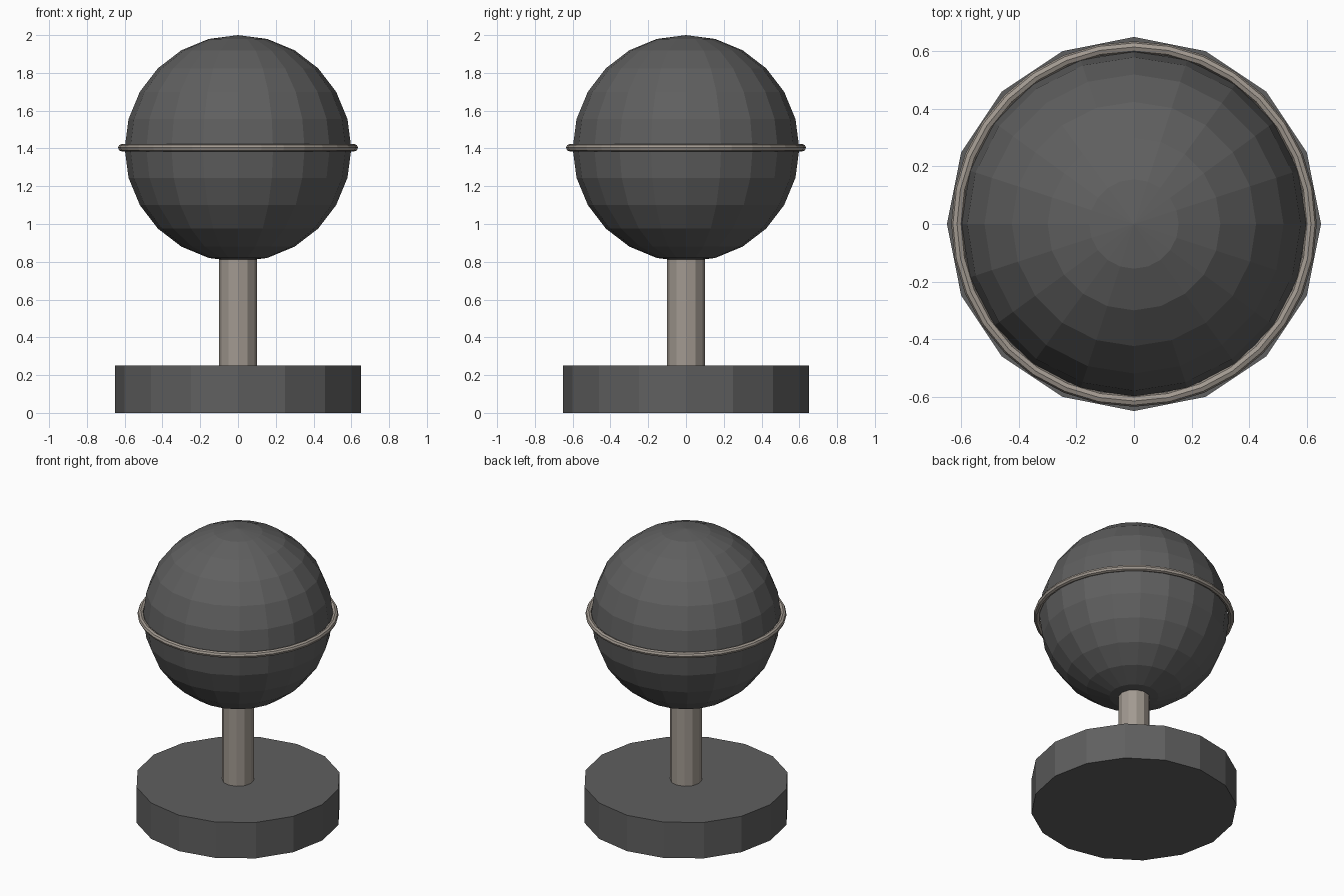
import bpy
import math

cube = bpy.data.objects.get("Cube")
if cube:
    bpy.data.objects.remove(cube, do_unlink=True)


def make_material(name, rgb):
    mat = bpy.data.materials.new(name)
    mat.use_nodes = True
    color = (*rgb, 1.0)
    mat.diffuse_color = color
    mat.node_tree.nodes["Principled BSDF"].inputs["Base Color"].default_value = color
    return mat


def finish(name, mat):
    obj = bpy.context.object
    obj.name = name
    obj.data.name = name
    obj.data.materials.append(mat)
    return obj


def add_cylinder(name, mat, sides, radius, bottom, top):
    bpy.ops.mesh.primitive_cylinder_add(
        vertices=sides, radius=radius, depth=top - bottom,
        location=(0, 0, (bottom + top) / 2))
    return finish(name, mat)


dark_grey = make_material("dark grey", (0.115, 0.115, 0.115))
warm_metal = make_material("warm grey metal", (0.36, 0.32, 0.28))

BALL_RADIUS = 0.6
BALL_HEIGHT = 1.4

# Base disc and post
add_cylinder("base", dark_grey, 16, 0.65, 0, 0.25)
add_cylinder("post", warm_metal, 12, 0.1, 0.25, 0.83)

# Faceted ball
bpy.ops.mesh.primitive_uv_sphere_add(
    segments=20, ring_count=12, radius=BALL_RADIUS, location=(0, 0, BALL_HEIGHT))
finish("ball", dark_grey)

# Thin band round the middle of the ball
bpy.ops.mesh.primitive_torus_add(
    major_segments=32, minor_segments=8, major_radius=BALL_RADIUS + 0.015,
    minor_radius=0.02, location=(0, 0, BALL_HEIGHT + 0.004))
finish("equator_ring", warm_metal)
